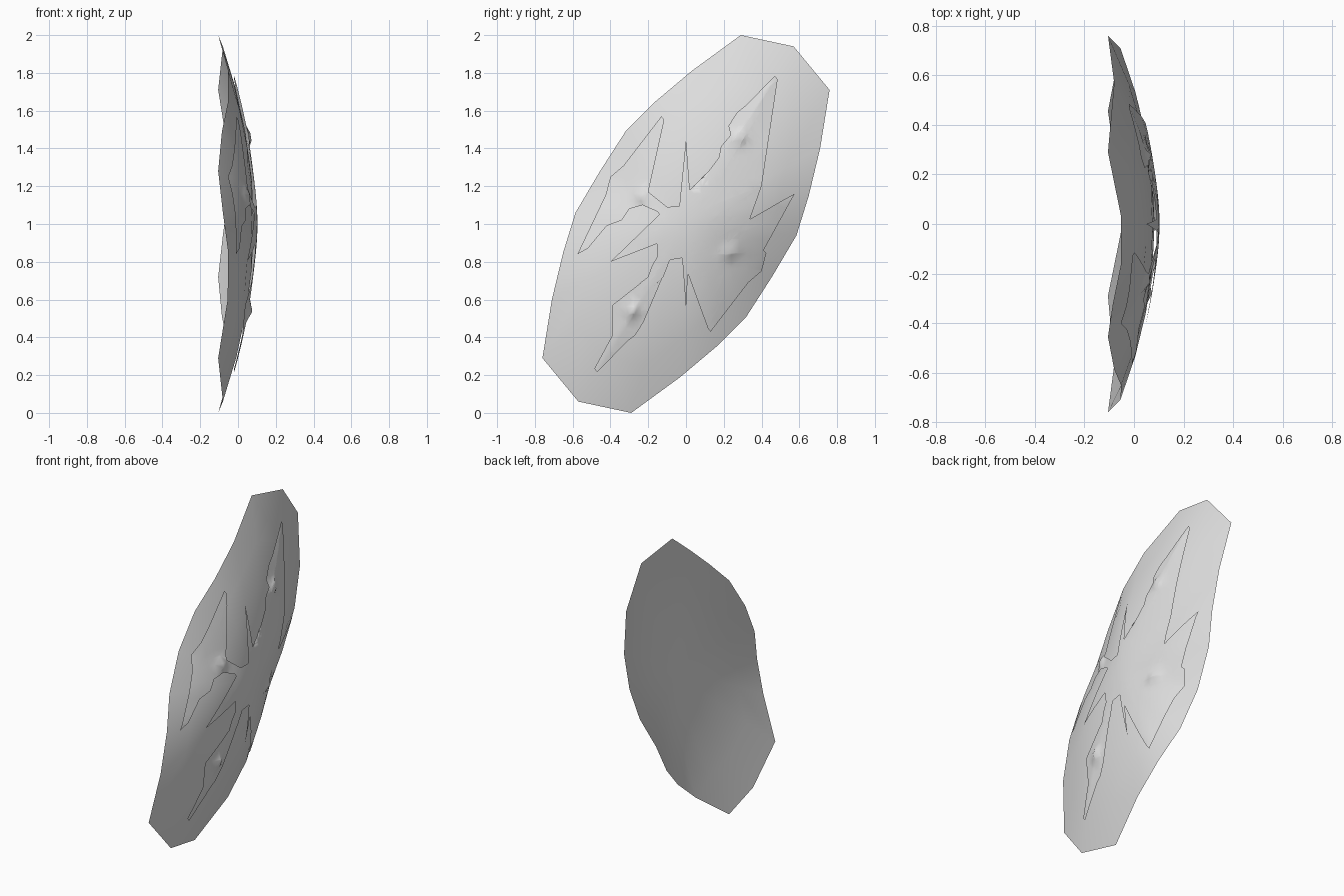
import bpy, bmesh, math
from mathutils import Vector

if "Cube" in bpy.data.objects:
    bpy.data.objects.remove(bpy.data.objects["Cube"])

grey = bpy.data.materials.new("light grey")
grey.diffuse_color = (0.75, 0.75, 0.75, 1)
grey.use_nodes = True
grey.node_tree.nodes["Principled BSDF"].inputs["Base Color"].default_value = grey.diffuse_color

# Half of the wavy rim (y, z - 1, x), clockwise; other half is a half-turn copy
RIM = [(0.29, 1.0, -0.105), (0.57, 0.94, -0.08), (0.76, 0.71, -0.105),
       (0.71, 0.40, -0.055), (0.65, 0.15, -0.052), (0.585, -0.06, -0.08),
       (0.455, -0.28, -0.105), (0.32, -0.49, -0.085), (0.16, -0.65, -0.052),
       (-0.03, -0.81, -0.052)]
# Half of the star-shaped emblem outline (y, z - 1), clockwise from the top spike
STAR = [(0, .45), (.02, .18), (.085, .19), (.125, .245), (.12, .28), (.17, .33),
        (.185, .41), (.24, .46), (.225, .52), (.27, .59), (.31, .62), (.47, .785),
        (.485, .765), (.39, .59), (.39, .43), (.33, .43), (.265, .38), (.24, .31),
        (.205, .29), (.18, .22), (.15, .17), (.155, .105), (.40, .20), (.19, .06),
        (.11, 0), (.15, -.065), (.23, -.1), (.30, -.08), (.34, -.02), (.42, .01),
        (.52, .13), (.575, .16), (.41, -.14), (.425, -.155), (.40, -.25),
        (.33, -.31), (.13, -.57), (.115, -.55), (.195, -.39), (.18, -.33),
        (.205, -.245), (.2, -.17), (.17, -.12), (.10, -.09), (.035, -.095),
        (.015, -.17)]
BUMPS = [(.28, .46), (.235, -.15)]
DOME = 0.083


def full_turn(half):
    """Complete a half outline by a half-turn, returned counter-clockwise."""
    return (half + [(-p[0], -p[1], *p[2:]) for p in half])[::-1]


rim = full_turn(RIM)


def dome_x(y, z):
    """Height of the domed shield above a point, from the rim on the same ray."""
    for a, b in zip(rim, rim[1:] + rim[:1]):
        det = a[0] * b[1] - a[1] * b[0]
        u = (y * b[1] - z * b[0]) / det
        v = (a[0] * z - a[1] * y) / det
        if u >= -1e-9 and v >= -1e-9 and u + v > 1e-9:
            edge = (u * a[2] + v * b[2]) / (u + v)
            return DOME + (edge - DOME) * (u + v) ** 2
    return DOME


def finish(name, bm):
    mesh = bpy.data.meshes.new(name)
    bm.to_mesh(mesh)
    bm.free()
    mesh.materials.append(grey)
    ob = bpy.data.objects.new(name, mesh)
    bpy.context.collection.objects.link(ob)
    for p in mesh.polygons:
        p.use_smooth = True
    return ob


# Shield: thin domed sheet made of rings growing out to the rim
bm = bmesh.new()
centre = bm.verts.new((DOME, 0, 1))
prev = None
for t in (0.25, 0.5, 0.75, 1.0):
    ring = [bm.verts.new((DOME + (x - DOME) * t * t, y * t, 1 + z * t)) for y, z, x in rim]
    n = len(ring)
    for i in range(n):
        j = (i + 1) % n
        if prev:
            bm.faces.new((prev[i], ring[i], ring[j], prev[j]))
        else:
            bm.faces.new((centre, ring[i], ring[j]))
    prev = ring
finish("shield", bm)

# Emblem: flat star outline, sliced into a fine grid and draped over the dome
bm = bmesh.new()
bm.faces.new([bm.verts.new((0, y, z)) for y, z in full_turn(STAR)])
bmesh.ops.triangulate(bm, faces=bm.faces[:])
for axis, reach in (((0, 1, 0), 0.6), ((0, 0, 1), 0.8)):
    c = -reach
    while c < reach:
        bmesh.ops.bisect_plane(bm, geom=bm.verts[:] + bm.edges[:] + bm.faces[:],
                               plane_co=Vector(axis) * (c + 0.0013), plane_no=axis)
        c += 0.04
studs = BUMPS + [(-y, -z) for y, z in BUMPS]
for v in bm.verts:
    y, z = v.co.y, v.co.z
    bump = sum(0.022 * math.exp(-((y - a) ** 2 + (z - b) ** 2) / 0.0012) for a, b in studs)
    lift = 0.01 + 0.01 * math.exp(-(y * y + z * z) / 0.05)
    v.co = (dome_x(y, z) + lift + bump, y, z + 1)
bmesh.ops.triangulate(bm, faces=bm.faces[:])
for f in bm.faces:
    f.normal_update()
    if f.normal.x < 0:
        f.normal_flip()
finish("star_emblem", bm)
